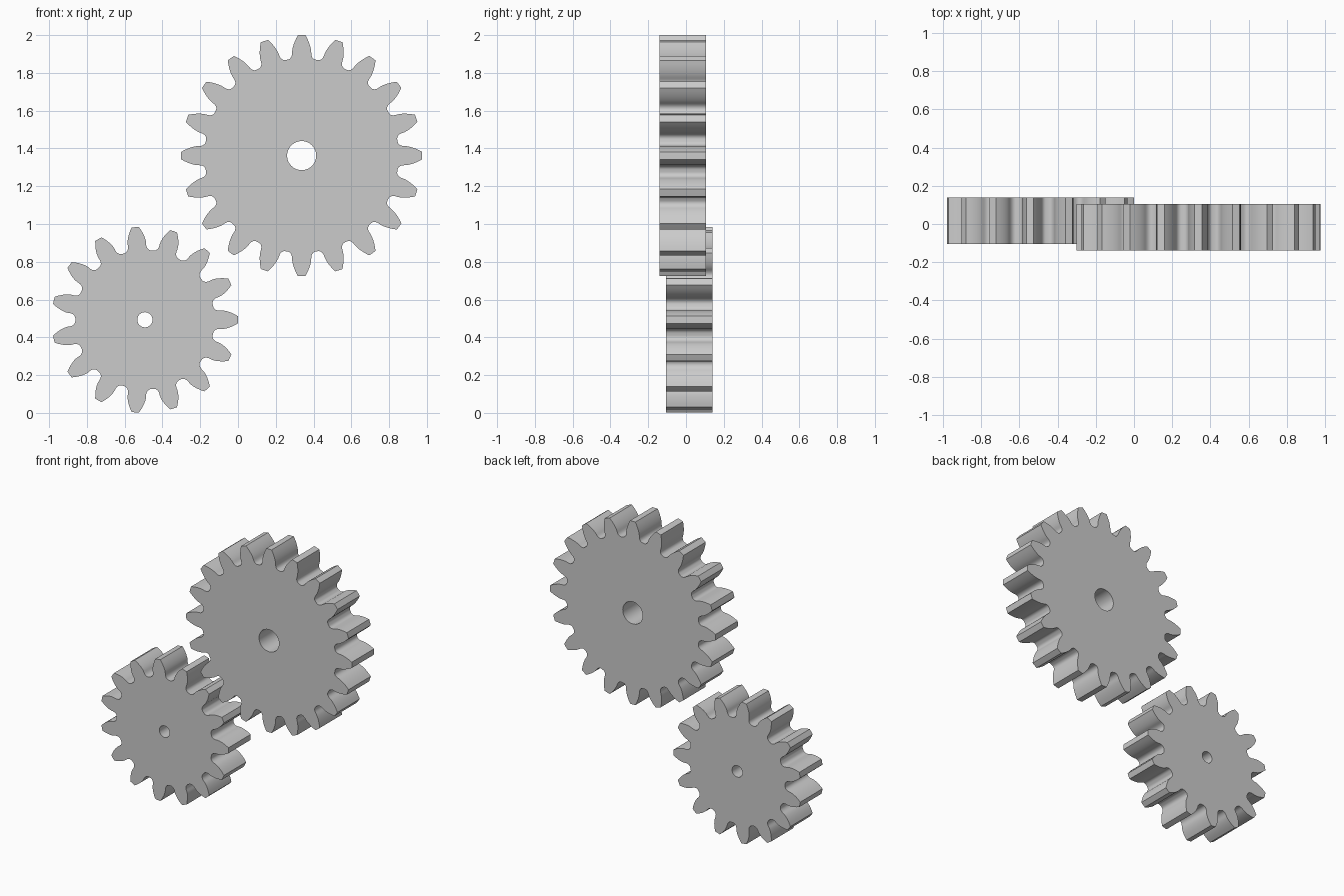
import bpy, bmesh, math

if "Cube" in bpy.data.objects:
    bpy.data.objects.remove(bpy.data.objects["Cube"])

MODULE = 0.058
PRESSURE = math.radians(20)
DEDENDUM = 1.15 * MODULE
FILLET = 0.35 * MODULE


def rack_half_width(v):
    """Half width of the round-cornered rack cutter at height v from the pitch line."""
    tan = math.tan(PRESSURE)
    centre_v = -DEDENDUM + FILLET
    tip = MODULE * math.pi / 4 - DEDENDUM * tan
    centre_u = tip - FILLET * math.tan((math.pi / 2 - PRESSURE) / 2)
    if v < centre_v - FILLET * math.sin(PRESSURE):
        return centre_u + math.sqrt(max(0, FILLET ** 2 - (v - centre_v) ** 2))
    return MODULE * math.pi / 4 + v * tan


def half_gap(r, pitch):
    """Half angle of the tooth gap at radius r, swept by the rolling rack."""
    best = 0
    for i in range(-300, 301):
        a = i * 0.002
        v = r * math.cos(a) - pitch
        if v >= -DEDENDUM - 1e-9:
            best = max(best, a - (r * math.sin(a) - rack_half_width(v)) / pitch)
    return best


def gear(name, teeth, outer, centre, bore, y0, y1):
    cx, cz = centre
    pitch = MODULE * teeth / 2
    root = pitch - DEDENDUM
    step = 2 * math.pi / teeth
    # One flank from root to tip, as (radius, half gap angle)
    flank = []
    for i in range(15):
        r = root + (outer - root) * (i / 14) ** 2
        flank.append((r, half_gap(r, pitch)))
    outline = []
    for k in range(teeth):
        gap = (k + 0.5) * step
        outline += [(r, gap - a) for r, a in reversed(flank)]
        outline.append((root, gap))
        outline += [(r, gap + a) for r, a in flank]
        outline.append((outer, gap + step / 2))
    hole = [(bore, 2 * math.pi * i / 48) for i in range(48)]

    # Fill the outline around the bore, then extrude to thickness
    bm = bmesh.new()
    edges = []
    for loop in (outline, hole):
        vs = [bm.verts.new((cx + r * math.cos(a), y0, cz + r * math.sin(a))) for r, a in loop]
        edges += [bm.edges.new((vs[i - 1], vs[i])) for i in range(len(vs))]
    bmesh.ops.triangle_fill(bm, use_beauty=True, use_dissolve=False, edges=edges, normal=(0, -1, 0))
    ext = bmesh.ops.extrude_face_region(bm, geom=bm.faces[:], use_keep_orig=True)
    moved = [g for g in ext["geom"] if isinstance(g, bmesh.types.BMVert)]
    bmesh.ops.translate(bm, verts=moved, vec=(0, y1 - y0, 0))
    bmesh.ops.recalc_face_normals(bm, faces=bm.faces[:])
    mesh = bpy.data.meshes.new(name)
    bm.to_mesh(mesh)
    bm.free()
    obj = bpy.data.objects.new(name, mesh)
    bpy.context.collection.objects.link(obj)
    bpy.ops.object.select_all(action='DESELECT')
    obj.select_set(True)
    bpy.context.view_layer.objects.active = obj
    bpy.ops.object.shade_smooth_by_angle(angle=math.radians(30))


gear("large_gear", 20, 0.638, (0.337, 1.362), 0.077, -0.14, 0.105)
gear("small_gear", 15, 0.493, (-0.493, 0.493), 0.04, -0.105, 0.14)
